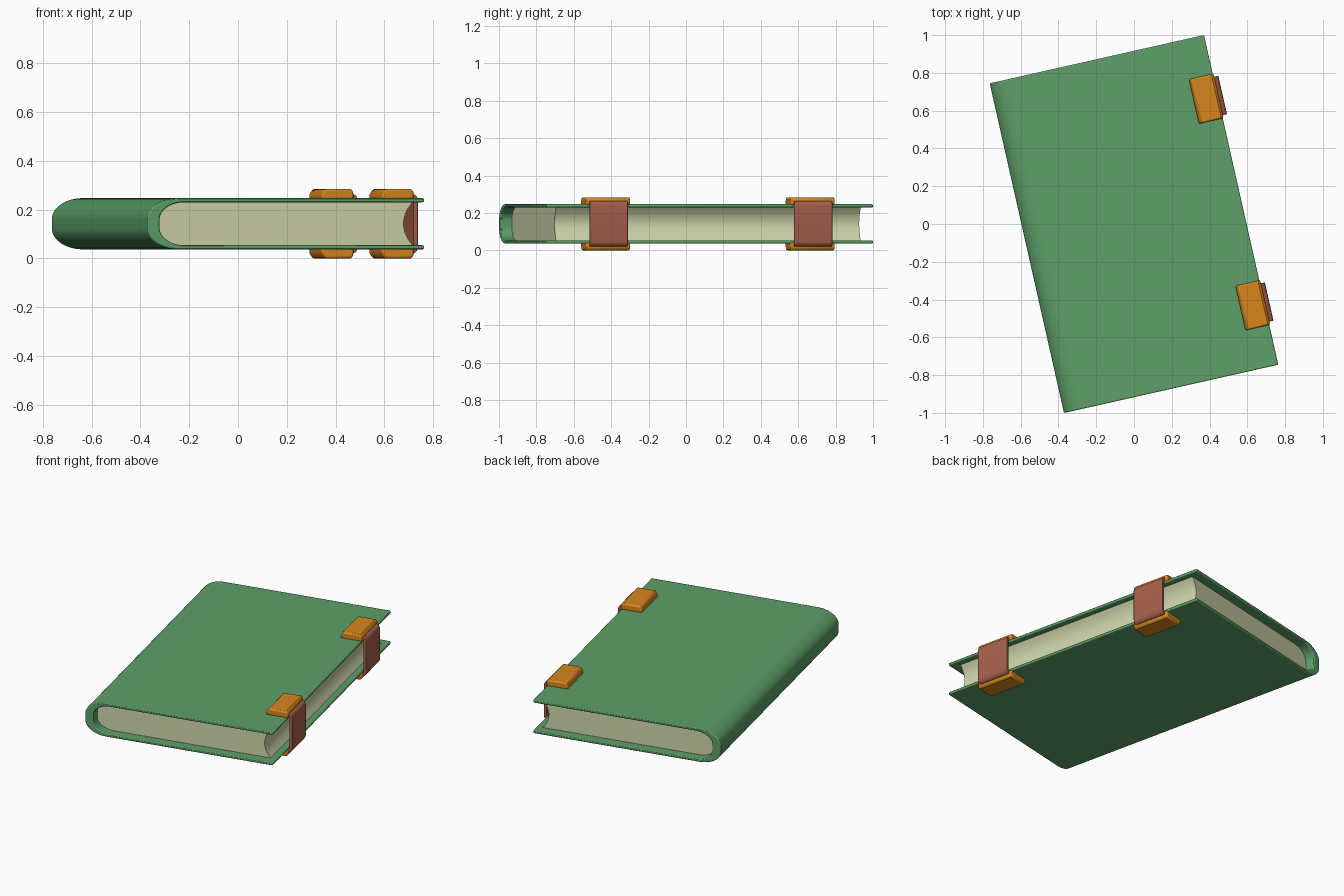
import bpy, bmesh, math

if "Cube" in bpy.data.objects:
    bpy.data.objects.remove(bpy.data.objects["Cube"])

ANGLE = math.radians(12.7)   # the book lies turned on the ground
ZC = 0.142                   # mid height of the book


def material(name, rgb):
    m = bpy.data.materials.new(name)
    m.diffuse_color = (*rgb, 1)
    m.use_nodes = True
    m.node_tree.nodes["Principled BSDF"].inputs["Base Color"].default_value = m.diffuse_color
    return m


GREEN = material("cover_green", (0.11, 0.35, 0.14))
PAPER = material("paper", (0.62, 0.66, 0.40))
LEATHER = material("strap_red", (0.38, 0.115, 0.07))
BRASS = material("clasp_orange", (0.68, 0.24, 0.012))


def finish(bm, name, mat, bevel):
    bmesh.ops.recalc_face_normals(bm, faces=bm.faces)
    me = bpy.data.meshes.new(name)
    bm.to_mesh(me)
    bm.free()
    me.materials.append(mat)
    ob = bpy.data.objects.new(name, me)
    bpy.context.collection.objects.link(ob)
    ob.location.z = ZC
    ob.rotation_euler.z = ANGLE
    if bevel:
        mod = ob.modifiers.new("soft_edges", 'BEVEL')
        mod.width = bevel
        mod.segments = 2
        mod.limit_method = 'ANGLE'
        mod.angle_limit = math.radians(40)
        mod.use_clamp_overlap = False
    bpy.ops.object.select_all(action='DESELECT')
    ob.select_set(True)
    bpy.context.view_layer.objects.active = ob
    bpy.ops.object.shade_smooth_by_angle(angle=math.radians(35))
    return ob


def extrude_y(bm, faces, y0, y1):
    """Extrude x-z faces lying at y0 along y to y1."""
    geo = bmesh.ops.extrude_face_region(bm, geom=faces, use_keep_orig=True)["geom"]
    verts = [g for g in geo if isinstance(g, bmesh.types.BMVert)]
    bmesh.ops.translate(bm, verts=verts, vec=(0, y1 - y0, 0))


def solid(name, mat, profile, y0, y1, bevel=0):
    bm = bmesh.new()
    f = bm.faces.new([bm.verts.new((x, y0, z)) for x, z in profile])
    extrude_y(bm, [f], y0, y1)
    return finish(bm, name, mat, bevel)


def band(name, mat, outer, inner, y0, y1, bevel):
    """Solid strip between two matching profile lines."""
    bm = bmesh.new()
    a = [bm.verts.new((x, y0, z)) for x, z in outer]
    b = [bm.verts.new((x, y0, z)) for x, z in inner]
    faces = [bm.faces.new((a[i], a[i + 1], b[i + 1], b[i])) for i in range(len(a) - 1)]
    extrude_y(bm, faces, y0, y1)
    return finish(bm, name, mat, bevel)


def c_shape(x_end, x_back, half, rx, rz, n=12):
    """C profile from the top open end round the back to the bottom end."""
    s = 1 if x_back > x_end else -1
    arc = []
    for i in range(n + 1):
        t = math.pi / 2 * i / n
        arc.append((x_back - s * rx * (1 - math.sin(t)), half - rz * (1 - math.cos(t))))
    top = [(x_end, half)] + arc
    return top + [(x, -z) for x, z in reversed(top)]


# Cover: two boards joined by a rounded spine
band("cover", GREEN,
     c_shape(0.5815, -0.5815, 0.105, 0.13, 0.085),
     c_shape(0.5815, -0.530, 0.088, 0.105, 0.072),
     -0.8945, 0.8945, 0.006)

# Page block: rounded at the spine, hollow fore edge
pages = c_shape(0.545, -0.529, 0.0885, 0.105, 0.072)
n = 10
for i in range(1, n):
    u = -1 + 2 * i / n
    pages.append((0.507 + 0.038 * u * u, 0.0885 * u))
solid("pages", PAPER, pages, -0.835, 0.835)

# Straps and clasps near both ends of the fore edge
clasp = [(0.452, 0.100), (0.452, 0.120), (0.466, 0.142),
         (0.574, 0.142), (0.586, 0.132), (0.586, 0.100)]
for end, yc in (("front", -0.558), ("back", 0.563)):
    band(end + "_strap", LEATHER,
         c_shape(0.50, 0.608, 0.123, 0.028, 0.028, 6),
         c_shape(0.50, 0.588, 0.104, 0.012, 0.012, 6),
         yc - 0.104, yc + 0.104, 0.004)
    for side, s in (("upper", 1), ("lower", -1)):
        solid(f"{end}_{side}_clasp", BRASS, [(x, s * z) for x, z in clasp],
              yc - 0.121, yc + 0.121, 0.008)
